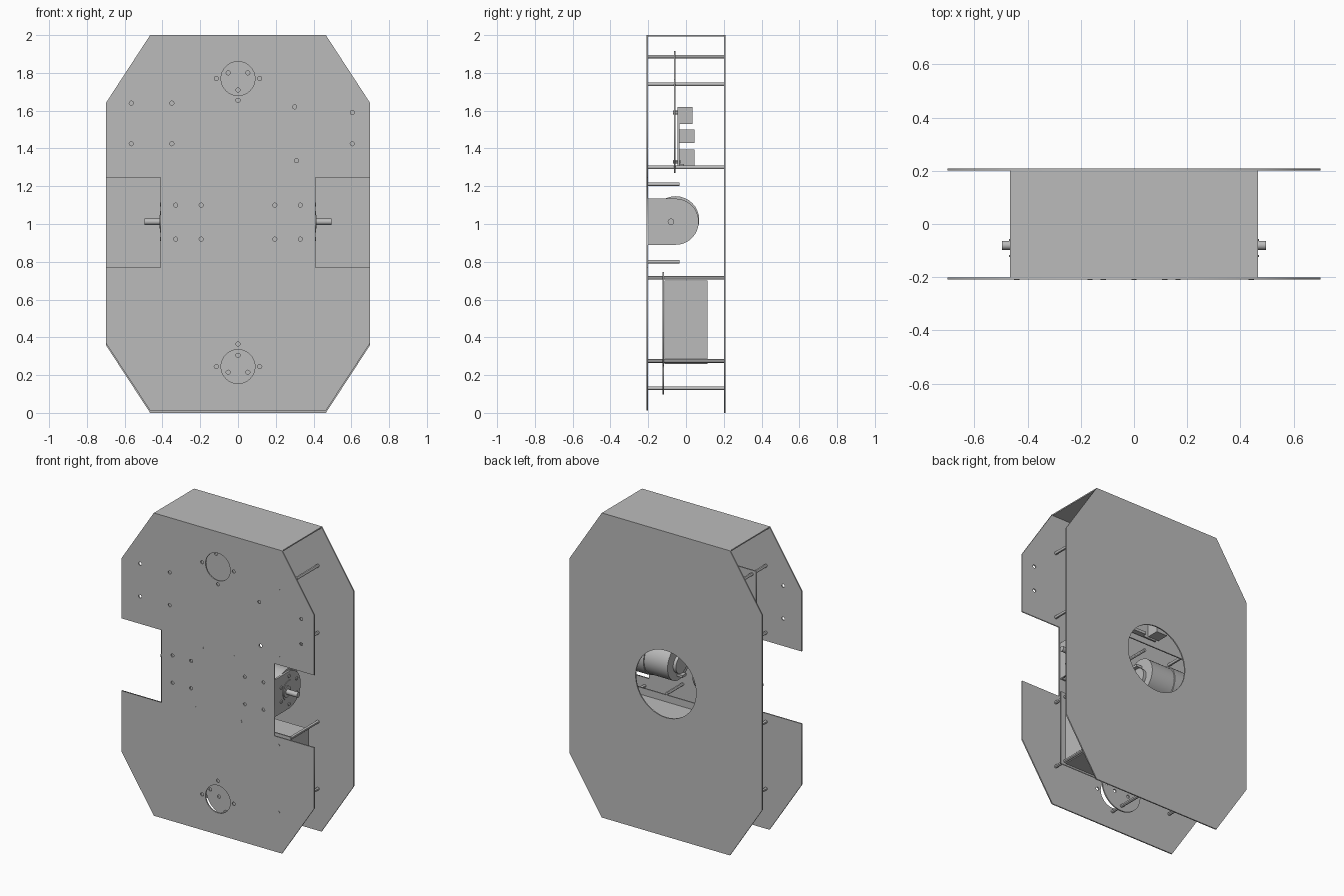
import bpy, math
from mathutils import Matrix, Vector

cube = bpy.data.objects.get("Cube")
if cube:
    bpy.data.objects.remove(cube, do_unlink=True)

grey = bpy.data.materials.new("plain grey")
grey.use_nodes = True
grey.diffuse_color = (0.5, 0.5, 0.5, 1)
grey.node_tree.nodes["Principled BSDF"].inputs["Base Color"].default_value = (0.5, 0.5, 0.5, 1)

# Local frames: sheet plane to world, thickness along y or x
FACING_Y = Matrix.Rotation(math.pi / 2, 4, 'X')
FACING_X = Matrix(((0, 0, 1, 0), (1, 0, 0, 0), (0, 1, 0, 0), (0, 0, 0, 1)))


def add_mesh(name, mesh):
    ob = bpy.data.objects.new(name, mesh)
    bpy.context.collection.objects.link(ob)
    mesh.materials.clear()
    mesh.materials.append(grey)
    return ob


def arc(cx, cy, r, start=0, end=360, n=32):
    full = end - start == 360
    angles = [math.radians(start + (end - start) * i / (n if full else n - 1)) for i in range(n)]
    return [(cx + r * math.cos(a), cy + r * math.sin(a)) for a in angles]


def sheet(name, outline, holes, thick, frame, offset):
    """Flat cut sheet with holes, extruded evenly about its centre."""
    curve = bpy.data.curves.new(name, 'CURVE')
    curve.dimensions = '2D'
    curve.fill_mode = 'BOTH'
    curve.extrude = thick / 2
    for loop in [outline] + holes:
        spline = curve.splines.new('POLY')
        spline.points.add(len(loop) - 1)
        for p, (u, v) in zip(spline.points, loop):
            p.co = (u, v, 0, 1)
        spline.use_cyclic_u = True
    temp = bpy.data.objects.new(name + "_outline", curve)
    bpy.context.collection.objects.link(temp)
    bpy.context.view_layer.update()
    mesh = bpy.data.meshes.new_from_object(temp.evaluated_get(bpy.context.evaluated_depsgraph_get()))
    bpy.data.objects.remove(temp, do_unlink=True)
    mesh.transform(Matrix.Translation(offset) @ frame)
    return add_mesh(name, mesh)


def box(name, x, y, z):
    bpy.ops.mesh.primitive_cube_add(size=1)
    ob = bpy.context.object
    ob.name = name
    ob.data.transform(Matrix.Translation([sum(s) / 2 for s in (x, y, z)])
                      @ Matrix.Diagonal([s[1] - s[0] for s in (x, y, z)] + [1]))
    ob.data.materials.append(grey)
    return ob


def rod(name, start, end, r, sides=24):
    a, b = Vector(start), Vector(end)
    bpy.ops.mesh.primitive_cylinder_add(radius=r, depth=(b - a).length, vertices=sides)
    ob = bpy.context.object
    ob.name = name
    ob.data.transform(Matrix.Translation((a + b) / 2)
                      @ (b - a).to_track_quat('Z', 'Y').to_matrix().to_4x4())
    ob.data.materials.append(grey)
    bpy.ops.object.shade_smooth_by_angle()
    return ob


def both(points):
    return [(s * x, z) for x, z in points for s in (-1, 1)]


# Positions of fixings
long_posts = both([(0.44, 1.74), (0.44, 1.3), (0.44, 0.715), (0.44, 0.275)]) + [(0, 1.885), (0, 0.13)]
short_posts = both([(0.115, 1.21), (0.165, 0.8)])
bracket_holes = both([(0.33, 1.1), (0.195, 1.1), (0.33, 0.92), (0.195, 0.92)])
caster_holes = both([(0.115, 1.77), (0.115, 0.245)]) + [(0, 1.655), (0, 0.365)]
board_holes = [(-0.565, 1.64), (-0.35, 1.64), (-0.565, 1.425), (-0.35, 1.425),
               (0.3, 1.62), (0.605, 1.59), (0.605, 1.425), (0.31, 1.335)]

# Front plate: notched octagon with fixing and caster holes
side = [(0.465, 0.012), (0.7, 0.37), (0.7, 0.77), (0.41, 0.77),
        (0.41, 1.245), (0.7, 1.245), (0.7, 1.64), (0.465, 2)]
front_holes = [arc(x, z, 0.011, n=12) for x, z in bracket_holes + caster_holes + board_holes]
front_holes += [arc(0, z, 0.09) for z in (1.77, 0.245)]
sheet("front_plate", side + [(-x, z) for x, z in reversed(side)], front_holes,
      0.008, FACING_Y, (0, -0.205, 0))

# Back plate: plain octagon with a round window
side = [(0.465, 0), (0.7, 0.36), (0.7, 1.64), (0.465, 2)]
sheet("back_plate", side + [(-x, z) for x, z in reversed(side)], [arc(0, 1, 0.22, n=48)],
      0.008, FACING_Y, (0, 0.205, 0))

# Top cover
box("top_cover", (-0.465, 0.465), (-0.205, 0.205), (1.992, 2))

# Posts
for x, z in long_posts:
    rod("long_post", (x, -0.21, z), (x, 0.205, z), 0.01, 12)
for x, z in short_posts:
    rod("short_post", (x, -0.21, z), (x, -0.035, z), 0.01, 12)


# Inner shelves with a rounded caster tab
def shelf(name, y, near, far, tab_z, up):
    r = 0.147
    spread = math.degrees(math.asin(min(1, abs(near - tab_z) / r)))
    lift = spread if (near - tab_z) * up > 0 else -spread
    tab = arc(0, 0, r, lift, 180 - lift)
    outline = [(-0.47, near), (-0.47, far), (0.47, far), (0.47, near)]
    outline += [(x, tab_z + up * z) for x, z in tab]
    holes = [arc(0.06 * math.cos(a), tab_z + up * 0.06 * math.sin(a), 0.011, n=12)
             for a in (math.radians(d) for d in (30, 150, 270))]
    holes += [arc(x, tab_z, 0.011, n=12) for x in (-0.115, 0.115)]
    sheet(name, outline, holes, 0.008, FACING_Y, (0, y, 0))


shelf("upper_shelf", -0.06, 1.765, 1.27, 1.77, 1)
shelf("lower_shelf", -0.12, 0.25, 0.745, 0.245, -1)

# Battery
box("battery", (-0.435, 0.435), (-0.115, 0.115), (0.26, 0.7))

# Control board with sockets and pin headers
box("circuit_board", (-0.2, 0.2), (-0.045, -0.035), (1.3, 1.62))
box("usb_socket", (-0.23, -0.13), (-0.035, 0.045), (1.43, 1.5))
box("power_socket", (-0.22, -0.14), (-0.035, 0.045), (1.31, 1.395))
box("driver_block", (0.06, 0.2), (-0.04, 0.035), (1.53, 1.62))
for z in (1.3, 1.6):
    box("pin_header", (-0.1, 0.05), (-0.035, -0.01), (z, z + 0.018))
for x in (-0.16, 0.16):
    for z in (1.33, 1.59):
        rod("board_spacer", (x, -0.07, z), (x, -0.03, z), 0.01, 12)

# Gear motors with brackets, one on each side
cy, cz = -0.055, 1.012
for s in (-1, 1):
    def along(name, x0, x1, r, y=cy, z=cz, sides=32):
        rod(name, (s * x0, y, z), (s * x1, y, z), r, sides)

    outline = [(-0.2, cz - 0.122)] + arc(cy, cz, 0.122, -90, 90) + [(-0.2, cz + 0.122)]
    sheet("motor_bracket", outline, [], 0.012, FACING_X, (s * 0.402, 0, 0))
    box("bracket_foot", sorted((s * 0.15, s * 0.408)), (-0.201, -0.19), (cz - 0.122, cz + 0.122))
    along("gearbox", 0.26, 0.396, 0.125, z=1.022)
    along("motor_body", 0.09, 0.26, 0.118, z=1.022)
    along("motor_end_cap", 0.07, 0.09, 0.06)
    for dz in (-0.07, 0.07):
        box("motor_terminal", sorted((s * 0.05, s * 0.09)), (cy - 0.02, cy + 0.02), (cz + dz - 0.008, cz + dz + 0.008))
    along("gearbox_face", 0.4, 0.411, 0.065)
    along("shaft_collar", 0.4, 0.416, 0.036, y=-0.08)
    along("drive_shaft", 0.4, 0.495, 0.017, y=-0.08, sides=20)
    for i in range(6):
        a = math.radians(30 + 60 * i)
        along("bracket_screw", 0.4, 0.413, 0.011, cy + 0.092 * math.cos(a), cz + 0.092 * math.sin(a), 12)
